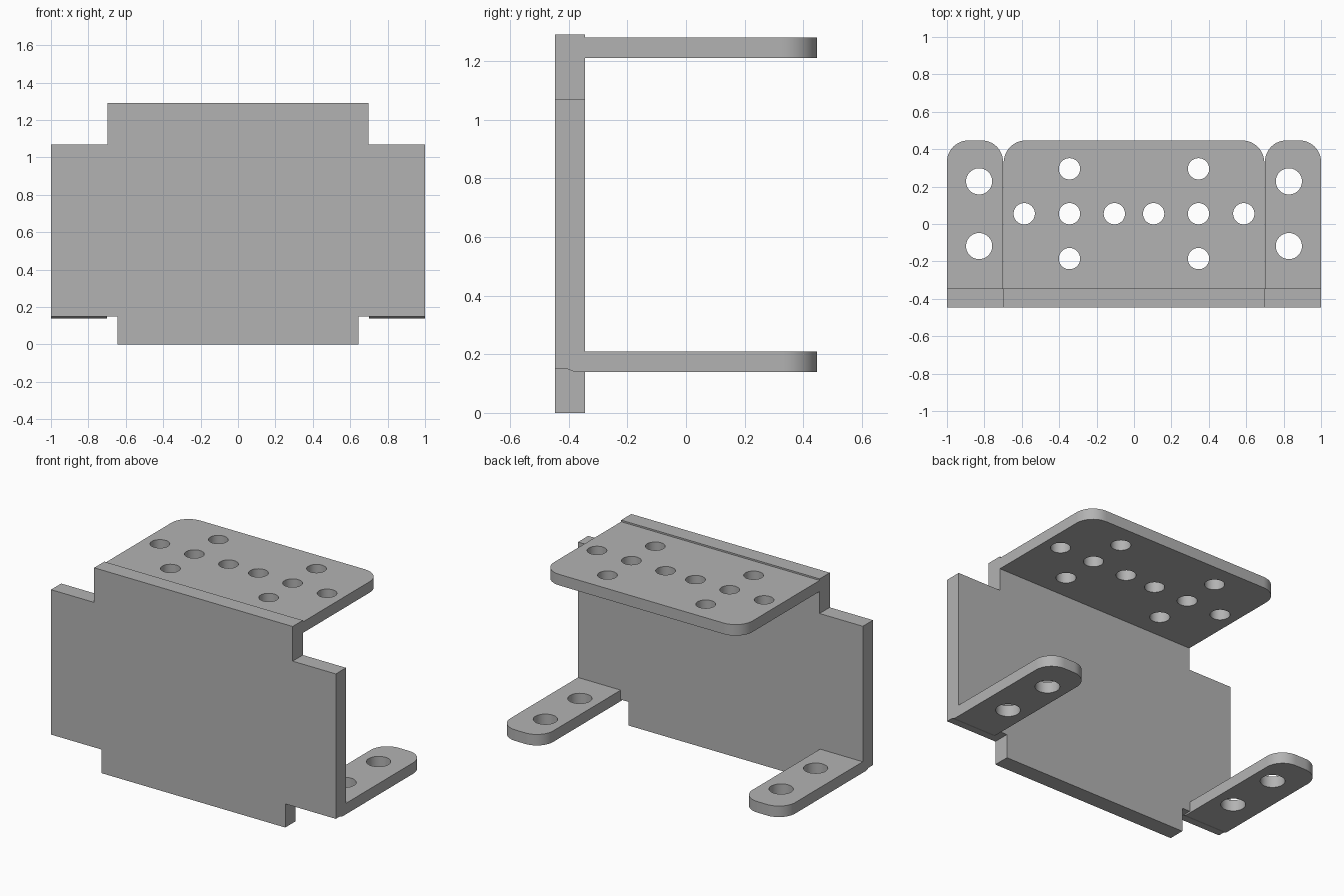
import bpy, bmesh
from math import pi, cos, sin, radians
from mathutils import Vector

cube = bpy.data.objects.get("Cube")
if cube:
    bpy.data.objects.remove(cube, do_unlink=True)

steel = bpy.data.materials.new("grey_steel")
steel.use_nodes = True
GREY = (0.45, 0.45, 0.45, 1)
steel.diffuse_color = GREY
steel.node_tree.nodes["Principled BSDF"].inputs["Base Color"].default_value = GREY


def prism(name, outline, direction):
    """Extrude a closed 3D outline along a direction."""
    bm = bmesh.new()
    face = bm.faces.new([bm.verts.new(p) for p in outline])
    ext = bmesh.ops.extrude_face_region(bm, geom=[face], use_keep_orig=True)
    moved = [v for v in ext["geom"] if isinstance(v, bmesh.types.BMVert)]
    bmesh.ops.translate(bm, vec=Vector(direction), verts=moved)
    bmesh.ops.recalc_face_normals(bm, faces=bm.faces)
    mesh = bpy.data.meshes.new(name)
    bm.to_mesh(mesh)
    bm.free()
    mesh.materials.append(steel)
    obj = bpy.data.objects.new(name, mesh)
    bpy.context.collection.objects.link(obj)
    return obj


def arc(cx, cy, r, start, end, z, steps):
    angles = [radians(start + (end - start) * i / steps) for i in range(steps + 1)]
    return [(cx + r * cos(a), cy + r * sin(a), z) for a in angles]


def activate(obj):
    bpy.ops.object.select_all(action='DESELECT')
    obj.select_set(True)
    bpy.context.view_layer.objects.active = obj


def drilled_plate(name, x0, x1, y0, y1, z0, z1, corner, holes, radius):
    """Flat plate with two rounded back corners and round through holes."""
    outline = [(x0, y0, z0), (x1, y0, z0)]
    outline += arc(x1 - corner, y1 - corner, corner, 0, 90, z0, 12)
    outline += arc(x0 + corner, y1 - corner, corner, 90, 180, z0, 12)
    plate = prism(name, outline, (0, 0, z1 - z0))
    for x, y in holes:
        ring = arc(x, y, radius, 0, 360, z0 - 0.1, 40)[:-1]
        cutter = prism("hole_cutter", ring, (0, 0, z1 - z0 + 0.2))
        cutter.hide_render = True
        mod = plate.modifiers.new("hole", 'BOOLEAN')
        mod.operation = 'DIFFERENCE'
        mod.solver = 'EXACT'
        mod.object = cutter
        activate(plate)
        bpy.ops.object.modifier_apply(modifier=mod.name)
        bpy.data.objects.remove(cutter, do_unlink=True)
    activate(plate)
    bpy.ops.object.shade_smooth_by_angle(angle=radians(30))
    return plate


FRONT, INNER, BACK = -0.447, -0.345, 0.447

# Upright wall with stepped corners
half = [(0.645, 0), (0.645, 0.15), (1, 0.15), (1, 1.07), (0.697, 1.07), (0.697, 1.29)]
wall = half + [(-x, z) for x, z in reversed(half)]
prism("upright_wall", [(x, FRONT, z) for x, z in wall], (0, INNER - FRONT, 0))

# Top shelf with its hole pattern
row = [(s * x, 0.055) for s in (-1, 1) for x in (0.587, 0.345, 0.105)]
outer = [(s * 0.345, y) for s in (-1, 1) for y in (0.295, -0.185)]
drilled_plate("top_shelf", -0.697, 0.697, INNER, BACK, 1.21, 1.28,
              0.12, row + outer, 0.057)

# Mounting feet, left and right
for side, s in (("left", 1), ("right", -1)):
    x0, x1 = sorted((s * 0.7, s))
    drilled_plate(side + "_foot", x0, x1, INNER, BACK, 0.14, 0.21,
                  0.115, [(s * 0.828, 0.228), (s * 0.828, -0.118)], 0.07)
    # Sloped bend where the foot meets the wall
    bend = [(-0.405, 0.15), (-0.38, 0.14), (INNER, 0.14), (INNER, 0.15)]
    prism(side + "_foot_bend", [(x0, y, z) for y, z in bend], (x1 - x0, 0, 0))
